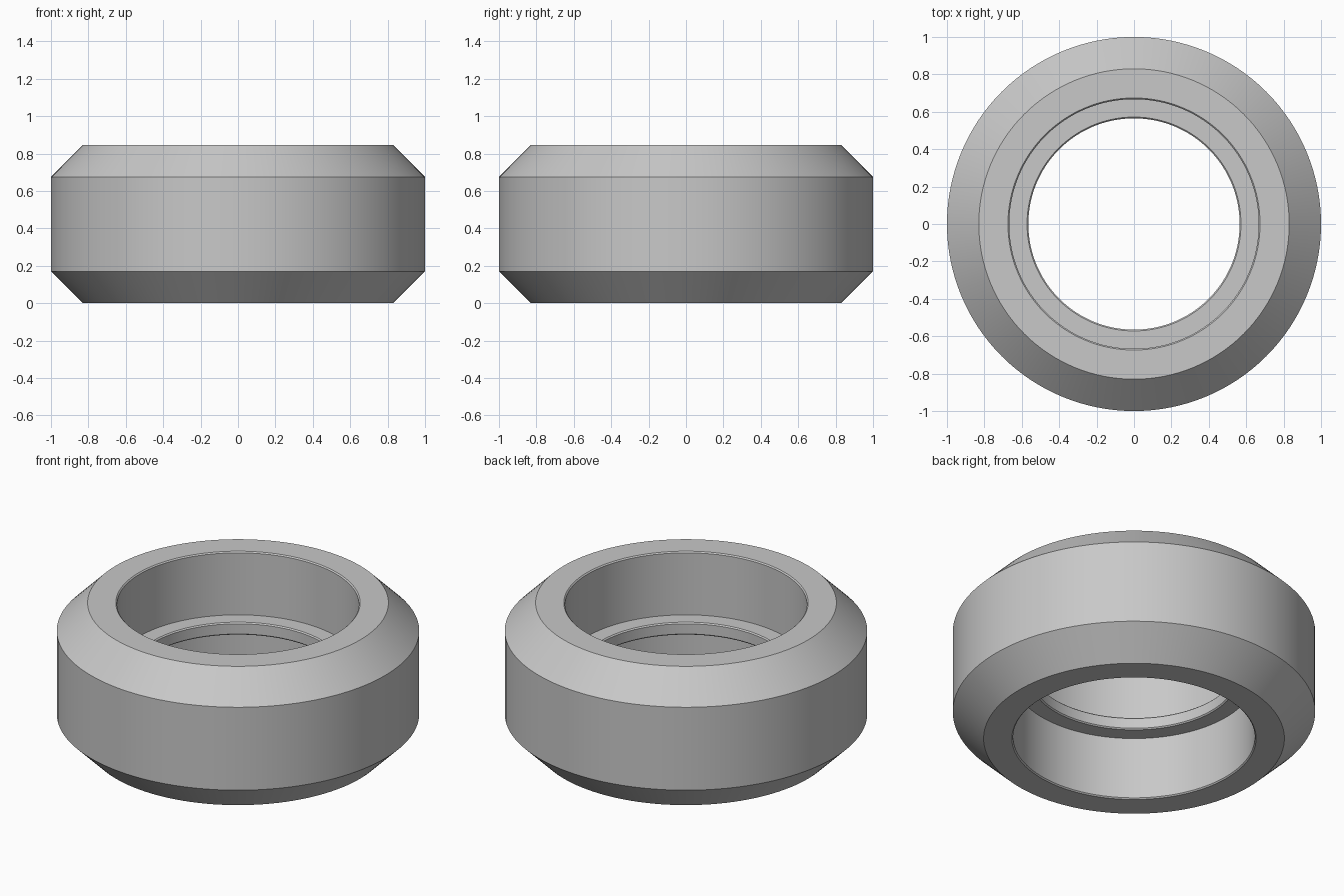
import bpy, bmesh, math

cube = bpy.data.objects.get("Cube")
if cube:
    bpy.data.objects.remove(cube, do_unlink=True)

HEIGHT, MID = 0.845, 0.4225
RADIUS, BEVEL = 1.0, 0.17
BORE, HOLE = 0.667, 0.565
FLANGE_HALF = 0.038      # half thickness of the inner retaining lip
EDGE = 0.007             # small broken edges
SEGMENTS = 128

# Plain grey material
grey = bpy.data.materials.new("plain grey")
grey.use_nodes = True
color = (0.58, 0.58, 0.58, 1)
grey.diffuse_color = color
grey.node_tree.nodes["Principled BSDF"].inputs["Base Color"].default_value = color

# Upper half of the section: radius and height above the middle
half = [
    (RADIUS, MID - BEVEL),
    (RADIUS - BEVEL, MID),
    (BORE + EDGE, MID),
    (BORE, MID - EDGE),
    (BORE, FLANGE_HALF),
    (HOLE + EDGE, FLANGE_HALF),
    (HOLE, FLANGE_HALF - EDGE),
]
section = half + [(r, -h) for r, h in reversed(half)]

# Turn the section round the axle
bm = bmesh.new()
verts = [bm.verts.new((r, 0, MID + h)) for r, h in section]
edges = [bm.edges.new((v, verts[(i + 1) % len(verts)])) for i, v in enumerate(verts)]
bmesh.ops.spin(bm, geom=verts + edges, cent=(0, 0, 0), axis=(0, 0, 1),
               angle=math.tau, steps=SEGMENTS, use_merge=True)
bmesh.ops.remove_doubles(bm, verts=bm.verts[:], dist=0.0001)
bmesh.ops.recalc_face_normals(bm, faces=bm.faces[:])

mesh = bpy.data.meshes.new("wheel_ring")
bm.to_mesh(mesh)
bm.free()
mesh.materials.append(grey)
ring = bpy.data.objects.new("wheel_ring", mesh)
bpy.context.collection.objects.link(ring)

# Smooth round walls, sharp bevel edges
bpy.ops.object.select_all(action="DESELECT")
ring.select_set(True)
bpy.context.view_layer.objects.active = ring
bpy.ops.object.shade_smooth_by_angle(angle=math.radians(30))
